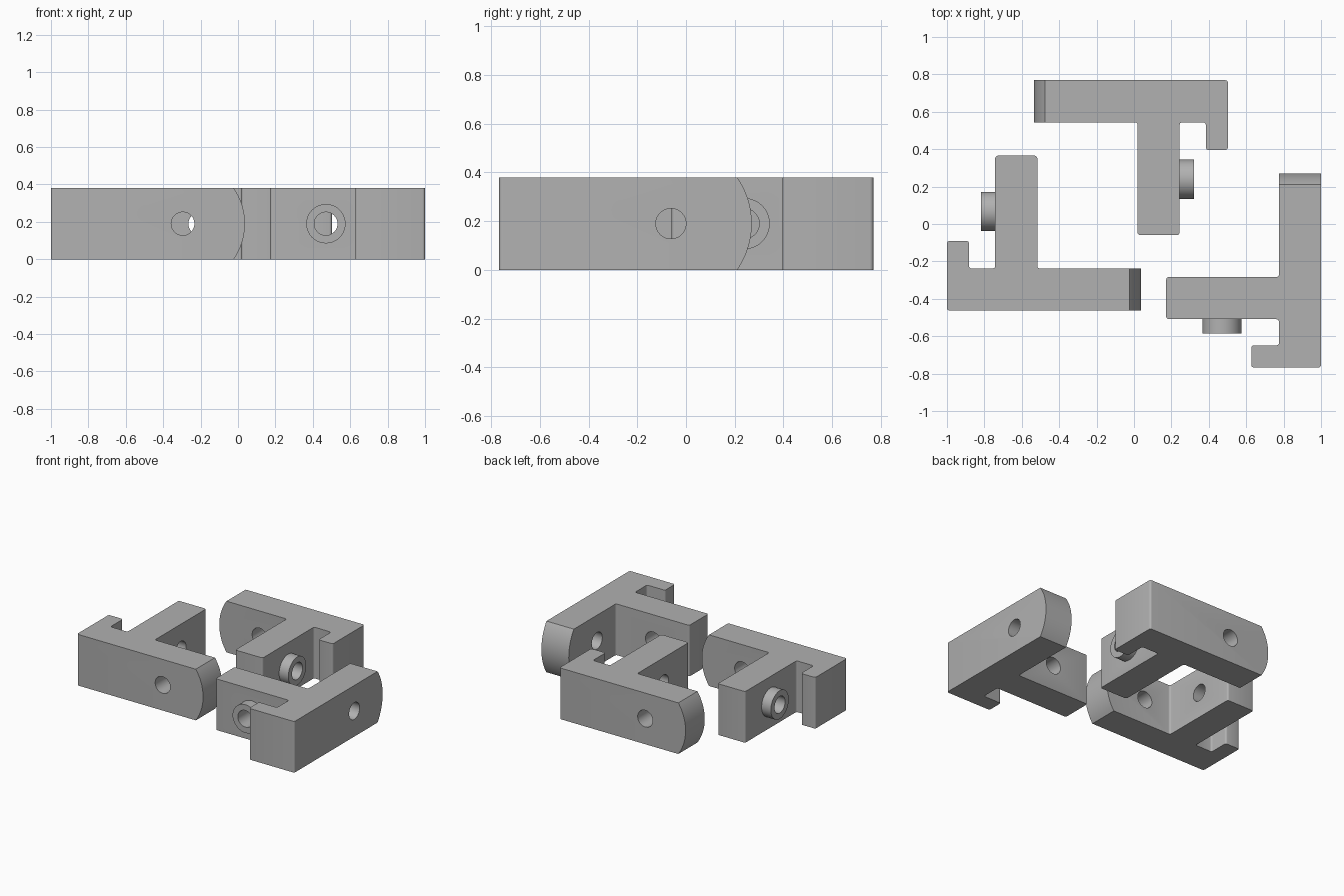
import bpy, bmesh, math
from mathutils import Matrix, Vector

if "Cube" in bpy.data.objects:
    bpy.data.objects.remove(bpy.data.objects["Cube"])

H = 0.38            # height of every bracket
LENGTH = 1.037      # bar length to the tip of its rounded end
BAR = 0.225         # bar thickness
R_END = 0.332       # rounded end radius, centred on the bar hole
HOLE = 0.062
HOLE_X = LENGTH - R_END
BOSS_Y = 0.53

grey = bpy.data.materials.new("plain grey")
grey.diffuse_color = (0.44, 0.44, 0.44, 1)
grey.use_nodes = True
grey.node_tree.nodes["Principled BSDF"].inputs["Base Color"].default_value = grey.diffuse_color


def new_object(name, bm):
    bmesh.ops.recalc_face_normals(bm, faces=bm.faces)
    mesh = bpy.data.meshes.new(name)
    bm.to_mesh(mesh)
    bm.free()
    obj = bpy.data.objects.new(name, mesh)
    bpy.context.collection.objects.link(obj)
    return obj


def prism(name, points, direction, fillet=0):
    """Extrude a closed outline, optionally rounding its long edges."""
    bm = bmesh.new()
    face = bm.faces.new([bm.verts.new(p) for p in points])
    ext = bmesh.ops.extrude_face_region(bm, geom=[face])
    moved = [v for v in ext["geom"] if isinstance(v, bmesh.types.BMVert)]
    bmesh.ops.translate(bm, verts=moved, vec=direction)
    if fillet:
        axis = Vector(direction).normalized()
        edges = [e for e in bm.edges
                 if abs((e.verts[0].co - e.verts[1].co).normalized().dot(axis)) > 0.99
                 and e.verts[0].co.x < LENGTH]
        bmesh.ops.bevel(bm, geom=edges, offset=fillet, segments=4,
                        profile=0.5, affect='EDGES')
    return new_object(name, bm)


def cylinder(name, radius, start, end):
    start, end = Vector(start), Vector(end)
    axis = end - start
    turn = axis.to_track_quat('Z', 'Y').to_matrix().to_4x4()
    bm = bmesh.new()
    bmesh.ops.create_cone(bm, cap_ends=True, segments=48, radius1=radius,
                          radius2=radius, depth=axis.length,
                          matrix=Matrix.Translation((start + end) / 2) @ turn)
    return new_object(name, bm)


def combine(obj, other, operation):
    mod = obj.modifiers.new(operation, 'BOOLEAN')
    mod.operation, mod.object, mod.solver = operation, other, 'EXACT'
    bpy.context.view_layer.objects.active = obj
    bpy.ops.object.modifier_apply(modifier=mod.name)
    bpy.data.objects.remove(other)


# Body outline: bar, stem and hook
outline = [(0, 0), (LENGTH + 0.1, 0), (LENGTH + 0.1, BAR), (0.483, BAR),
           (0.483, 0.828), (0.258, 0.828), (0.258, BAR), (0.118, BAR),
           (0.118, 0.373), (0, 0.373)]
bracket = prism("bracket_left", [(x, y, 0) for x, y in outline], (0, 0, H), 0.014)

# Rounded bar end
arc = [math.radians(-50 + 100 * i / 40) for i in range(41)]
trim = [(HOLE_X + R_END * math.cos(a), -0.2, H / 2 + R_END * math.sin(a)) for a in arc]
trim += [(-0.5, -0.2, trim[-1][2]), (-0.5, -0.2, trim[0][2])]
combine(bracket, prism("end_trim", trim, (0, 1.4, 0)), 'INTERSECT')

# Boss on the stem, then the holes through bar and stem
combine(bracket, cylinder("boss", 0.105, (0.182, BOSS_Y, H / 2), (0.3, BOSS_Y, H / 2)), 'UNION')
combine(bracket, cylinder("bar_hole", HOLE, (HOLE_X, -0.1, H / 2), (HOLE_X, 0.4, H / 2)), 'DIFFERENCE')
combine(bracket, cylinder("stem_hole", HOLE, (0.1, BOSS_Y, H / 2), (0.6, BOSS_Y, H / 2)), 'DIFFERENCE')

bracket.data.materials.clear()
bracket.data.materials.append(grey)
for poly in bracket.data.polygons:
    poly.material_index = 0
bracket.select_set(True)
bpy.context.view_layer.objects.active = bracket
bpy.ops.object.shade_smooth_by_angle(angle=math.radians(30))

# Three copies, each turned and placed
right, back = bracket.copy(), bracket.copy()
right.name, back.name = "bracket_right", "bracket_back"
for obj, place, turn in ((bracket, (-1, -0.463, 0), 0),
                         (right, (1, -0.767, 0), 90),
                         (back, (0.502, 0.769, 0), 180)):
    if obj is not bracket:
        bpy.context.collection.objects.link(obj)
    obj.location = place
    obj.rotation_euler = (0, 0, math.radians(turn))
